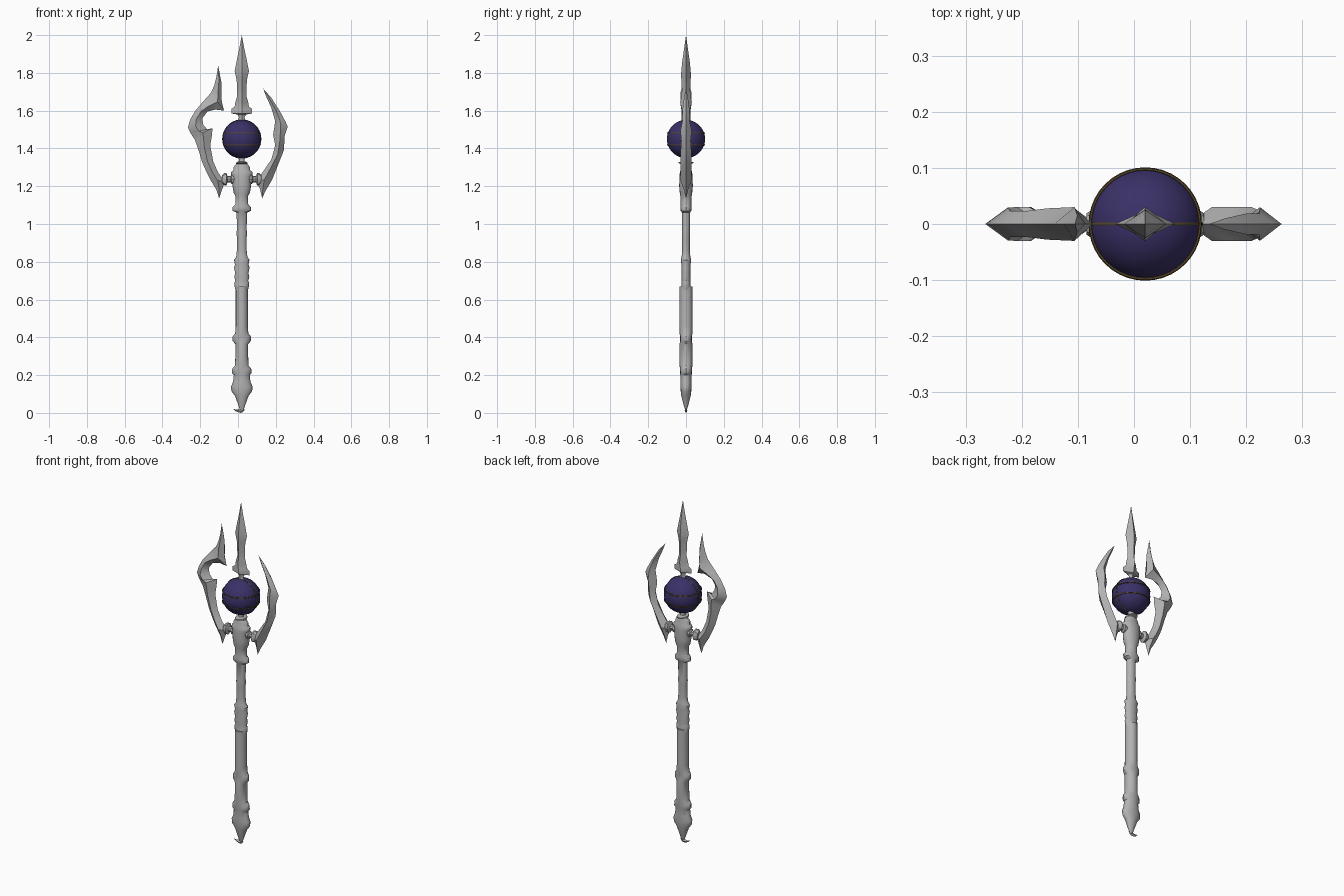
import bpy, bmesh, math
from mathutils import Vector

CX = 0.02      # axis of the shaft
ORB_Z = 1.45   # centre of the orb


def material(name, rgb):
    m = bpy.data.materials.new(name)
    m.diffuse_color = (*rgb, 1)
    return m


STEEL = material("pale steel", (0.45, 0.45, 0.45))
VIOLET = material("deep violet", (0.042, 0.03, 0.135))
BRONZE = material("dark bronze", (0.09, 0.06, 0.022))


def finish(ob, mat, angle=35):
    ob.data.materials.clear()
    ob.data.materials.append(mat)
    bpy.ops.object.select_all(action='DESELECT')
    ob.select_set(True)
    bpy.context.view_layer.objects.active = ob
    bpy.ops.object.shade_smooth_by_angle(angle=math.radians(angle))
    return ob


def loft(name, rings, mat, angle=35):
    """Skin a list of equal-length point rings and cap both ends."""
    bm = bmesh.new()
    loops = [[bm.verts.new(p) for p in ring] for ring in rings]
    n = len(loops[0])
    for a, b in zip(loops, loops[1:]):
        for i in range(n):
            j = (i + 1) % n
            bm.faces.new((a[i], a[j], b[j], b[i]))
    bm.faces.new(loops[0])
    bm.faces.new(loops[-1])
    bmesh.ops.remove_doubles(bm, verts=bm.verts, dist=0.00005)
    bmesh.ops.recalc_face_normals(bm, faces=bm.faces)
    me = bpy.data.meshes.new(name)
    bm.to_mesh(me)
    bm.free()
    ob = bpy.data.objects.new(name, me)
    bpy.context.collection.objects.link(ob)
    return finish(ob, mat, angle)


def column(name, profile, sides, mat):
    """Upright part from (z, half width, half depth) stations."""
    rings = []
    for z, w, d in profile:
        rings.append([Vector((CX + w * math.cos(2 * math.pi * i / sides),
                              d * math.sin(2 * math.pi * i / sides), z))
                      for i in range(sides)])
    return loft(name, rings, mat)


def blade(name, pairs, mat):
    """Double-edged blade from (outer x, z, inner x, z) stations."""
    rings = []
    for ox, oz, ix, iz in pairs:
        o, i = Vector((ox, 0, oz)), Vector((ix, 0, iz))
        mid = (o + i) / 2
        d = Vector((0, min(0.03, 0.36 * (o - i).length), 0))
        rings.append([o, mid + d, i, mid - d])
    return loft(name, rings, mat, 30)


# pommel and lower shaft with its grip
column("grip", [
    (0.01, 0.008, 0.003), (0.04, 0.018, 0.012), (0.09, 0.036, 0.025),
    (0.115, 0.055, 0.028), (0.14, 0.057, 0.030), (0.165, 0.046, 0.030),
    (0.20, 0.042, 0.030), (0.21, 0.052, 0.031), (0.235, 0.050, 0.032),
    (0.25, 0.036, 0.034), (0.30, 0.034, 0.034), (0.365, 0.034, 0.034),
    (0.38, 0.048, 0.031), (0.405, 0.048, 0.031), (0.42, 0.035, 0.034),
    (0.46, 0.032, 0.034), (0.67, 0.032, 0.034)], 16, STEEL)

# upper shaft, ringed sleeve and collar under the orb
column("shaft", [
    (0.65, 0.033, 0.030), (0.67, 0.038, 0.024), (0.69, 0.039, 0.024),
    (0.70, 0.034, 0.023), (0.72, 0.040, 0.025), (0.74, 0.035, 0.023),
    (0.77, 0.041, 0.025), (0.785, 0.036, 0.024), (0.81, 0.041, 0.027),
    (0.825, 0.030, 0.023), (0.86, 0.026, 0.021), (0.93, 0.026, 0.021),
    (0.95, 0.028, 0.022), (0.97, 0.026, 0.021), (1.06, 0.027, 0.022),
    (1.07, 0.048, 0.028), (1.09, 0.048, 0.030), (1.105, 0.034, 0.028),
    (1.15, 0.034, 0.030), (1.165, 0.043, 0.033), (1.20, 0.049, 0.036),
    (1.25, 0.050, 0.035), (1.26, 0.056, 0.034), (1.275, 0.056, 0.032),
    (1.285, 0.044, 0.029), (1.30, 0.044, 0.026), (1.31, 0.036, 0.024),
    (1.318, 0.030, 0.022), (1.322, 0.030, 0.040), (1.328, 0.028, 0.040),
    (1.332, 0.014, 0.014), (1.34, 0.014, 0.012), (1.36, 0.026, 0.018)],
    16, STEEL)

# small hooked spur at the very bottom
blade("spur", [(-0.026, 0.022, -0.026, 0.021), (-0.01, 0.018, -0.012, 0.008),
               (0.012, 0.022, 0.012, 0.0), (0.028, 0.016, 0.026, 0.004),
               (0.036, 0.02, 0.036, 0.018)], STEEL)

# spear head above the orb
column("spear_head", [
    (1.545, 0.022, 0.012), (1.565, 0.014, 0.010), (1.58, 0.024, 0.012),
    (1.585, 0.054, 0.020), (1.61, 0.054, 0.024), (1.62, 0.038, 0.026),
    (1.645, 0.034, 0.031), (1.68, 0.024, 0.024), (1.71, 0.025, 0.022),
    (1.76, 0.027, 0.024), (1.78, 0.031, 0.026), (1.81, 0.038, 0.025),
    (1.86, 0.028, 0.020), (1.93, 0.013, 0.010), (2.0, 0.0, 0.0)], 4, STEEL)

# hooked crescent blade
blade("hooked_blade", [
    (-0.100, 1.135, -0.100, 1.135), (-0.115, 1.183, -0.084, 1.183),
    (-0.147, 1.235, -0.068, 1.225), (-0.168, 1.278, -0.105, 1.272),
    (-0.189, 1.325, -0.131, 1.331), (-0.210, 1.394, -0.147, 1.415),
    (-0.228, 1.445, -0.138, 1.470), (-0.238, 1.460, -0.135, 1.507),
    (-0.253, 1.484, -0.163, 1.500), (-0.265, 1.511, -0.184, 1.526),
    (-0.253, 1.553, -0.189, 1.558), (-0.226, 1.600, -0.163, 1.595),
    (-0.189, 1.643, -0.121, 1.606), (-0.142, 1.696, -0.074, 1.600),
    (-0.126, 1.733, -0.086, 1.650), (-0.115, 1.775, -0.087, 1.745),
    (-0.105, 1.840, -0.105, 1.840)], STEEL)

# plain curved blade
blade("curved_blade", [
    (0.128, 1.135, 0.128, 1.135), (0.144, 1.172, 0.117, 1.183),
    (0.181, 1.235, 0.096, 1.230), (0.213, 1.315, 0.133, 1.278),
    (0.244, 1.394, 0.176, 1.341), (0.246, 1.463, 0.197, 1.415),
    (0.263, 1.516, 0.186, 1.473), (0.250, 1.545, 0.197, 1.545),
    (0.223, 1.595, 0.176, 1.616), (0.176, 1.669, 0.149, 1.675),
    (0.133, 1.717, 0.133, 1.717)], STEEL)

# flanged arms joining the blades to the collar
for side, label in ((-1, "left"), (1, "right")):
    stations = [(0.03, 0.024), (0.055, 0.024), (0.06, 0.016), (0.075, 0.016),
                (0.082, 0.034), (0.09, 0.034), (0.105, 0.022)]
    rings = []
    for x, h in stations:
        rings.append([Vector((CX + side * x, 0.85 * h * math.cos(k * math.pi / 4),
                              1.237 + h * math.sin(k * math.pi / 4)))
                      for k in range(8)])
    loft(label + "_arm", rings, STEEL)

# orb
bpy.ops.mesh.primitive_uv_sphere_add(segments=40, ring_count=24, radius=0.101,
                                     location=(CX, 0, ORB_Z))
orb = bpy.context.object
orb.name = "orb"
finish(orb, VIOLET, 60)

# thin bands around the orb: two level, one upright
for name, dz, major, tilt in (("upper_band", 0.031, 0.0978, 0),
                              ("lower_band", -0.031, 0.0978, 0),
                              ("upright_band", 0, 0.1005, math.pi / 2)):
    bpy.ops.mesh.primitive_torus_add(
        major_segments=40, minor_segments=6, major_radius=major,
        minor_radius=0.0032, location=(CX, 0, ORB_Z + dz), rotation=(tilt, 0, 0))
    band = bpy.context.object
    band.name = name
    finish(band, BRONZE, 60)
